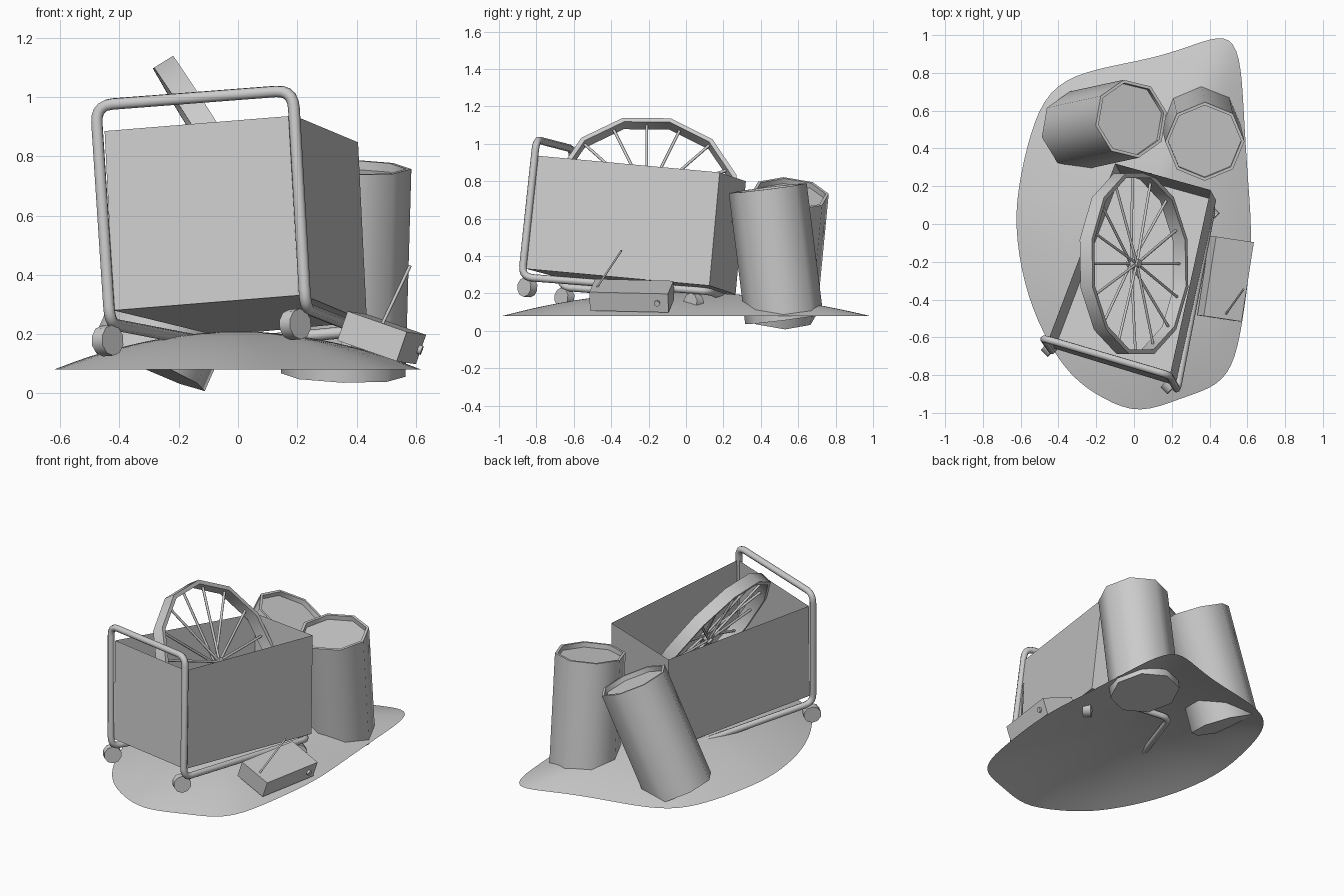
import bpy, bmesh, math
from mathutils import Vector, Matrix

if "Cube" in bpy.data.objects:
    bpy.data.objects.remove(bpy.data.objects["Cube"])


def make_object(name, verts, faces, smooth=None):
    me = bpy.data.meshes.new(name)
    me.from_pydata([tuple(v) for v in verts], [], faces)
    bm = bmesh.new()
    bm.from_mesh(me)
    bmesh.ops.remove_doubles(bm, verts=bm.verts, dist=1e-5)
    bmesh.ops.recalc_face_normals(bm, faces=bm.faces)
    bm.to_mesh(me)
    bm.free()
    ob = bpy.data.objects.new(name, me)
    bpy.context.collection.objects.link(ob)
    if smooth:
        bpy.ops.object.select_all(action='DESELECT')
        ob.select_set(True)
        bpy.context.view_layer.objects.active = ob
        bpy.ops.object.shade_smooth_by_angle(angle=math.radians(smooth))
    return ob


def frame(axis, hint):
    # matrix whose z follows axis and x leans towards hint
    z = Vector(axis).normalized()
    x = Vector(hint)
    x = (x - z * x.dot(z)).normalized()
    return Matrix((x, z.cross(x), z)).transposed()


def lathe(name, origin, axis, profile, sides, phase=0, hint=(1, 0, 0), loop=False, smooth=50):
    m, o = frame(axis, hint), Vector(origin)
    n = len(profile)
    verts, faces = [], []
    for i in range(sides):
        a = math.radians(phase) + math.tau * i / sides
        for r, z in profile:
            verts.append(o + m @ Vector((r * math.cos(a), r * math.sin(a), z)))
    for i in range(sides):
        j = (i + 1) % sides
        for k in range(n if loop else n - 1):
            l = (k + 1) % n
            faces.append((i * n + k, j * n + k, j * n + l, i * n + l))
    if not loop:
        faces.append([i * n for i in range(sides)])
        faces.append([i * n + n - 1 for i in range(sides)])
    return make_object(name, verts, faces, smooth)


def rod(name, a, b, r, sides=6, smooth=65):
    a, b = Vector(a), Vector(b)
    d = b - a
    hint = (0, 0, 1) if abs(d.normalized().z) < 0.8 else (1, 0, 0)
    return lathe(name, a, d, [(r, 0), (r, d.length)], sides, hint=hint, smooth=smooth)


# dirt mound: open dome sheet built from shrinking outline rings
outline = [(0.49, 1.01), (0.565, 0.9), (0.58, 0.6), (0.605, 0.2), (0.63, -0.1), (0.585, -0.45),
           (0.54, -0.72), (0.45, -0.86), (0.25, -0.92), (0.03, -1.01), (-0.16, -0.93),
           (-0.34, -0.81), (-0.485, -0.58), (-0.585, -0.32), (-0.635, 0), (-0.605, 0.25),
           (-0.53, 0.56), (-0.42, 0.745), (-0.2, 0.825), (0.1, 0.875), (0.32, 0.95)]
n = len(outline)
rings = [1, 0.85, 0.65, 0.4, 0.15]
verts = [(x * s, (y + 0.05) * s - 0.05, 0.08 + 0.13 * (1 - s * s)) for s in rings for x, y in outline]
verts.append((0, -0.05, 0.21))
faces = [(k * n + i, k * n + (i + 1) % n, (k + 1) * n + (i + 1) % n, (k + 1) * n + i)
         for k in range(len(rings) - 1) for i in range(n)]
last = (len(rings) - 1) * n
faces += [(last + i, last + (i + 1) % n, len(verts) - 1) for i in range(n)]
mound = make_object("dirt_mound", verts, faces, 60)
sub = mound.modifiers.new("smooth", 'SUBSURF')
sub.levels = sub.render_levels = 2

# cart basket: tapered, open at the top
top = [Vector(p) for p in [(-0.45, -0.605, 0.885), (0.19, -0.80, 0.937),
                           (0.405, 0.18, 0.847), (-0.10, 0.32, 0.80)]]
down = Vector((0.03, -0.055, -0.605))
make_object("cart_basket", top + [p + down for p in top],
            [(4, 5, 6, 7)] + [(i, (i + 1) % 4, (i + 1) % 4 + 4, i + 4) for i in range(4)])

# cart frame: one closed bent tube, handle at the front, base under the basket
corners = [Vector(p) for p in [(-0.48, -0.605, 0.972), (0.185, -0.80, 1.023), (0.228, -0.878, 0.288),
                               (0.42, 0.12, 0.212), (-0.07, 0.25, 0.165), (-0.432, -0.675, 0.235)]]
path = []
for i, c in enumerate(corners):
    a = c + (corners[i - 1] - c).normalized() * 0.06
    b = c + (corners[(i + 1) % 6] - c).normalized() * 0.06
    for k in range(6):
        t = k / 5
        path.append(a * (1 - t) ** 2 + c * 2 * t * (1 - t) + b * t * t)
cu = bpy.data.curves.new("cart_frame", 'CURVE')
cu.dimensions = '3D'
cu.bevel_depth = 0.02
cu.bevel_resolution = 2
sp = cu.splines.new('POLY')
sp.points.add(len(path) - 1)
for p, v in zip(sp.points, path):
    p.co = (*v, 1)
sp.use_cyclic_u = True
bpy.context.collection.objects.link(bpy.data.objects.new("cart_frame", cu))

# cart casters
for name, c in [("front_left", (-0.44, -0.65, 0.178)), ("front_right", (0.193, -0.848, 0.233)),
                ("back_right", (0.40, 0.04, 0.15))]:
    half = Vector((0.7, -0.7, 0.05)) * 0.025
    rod("caster_" + name, Vector(c) - half, Vector(c) + half, 0.052, 10, 45)

# spoked wheel leaning in the basket
hub = Vector((0, -0.21, 0.712))
normal, up = (0.85, 0.02, 0.53), (-0.53, 0, 0.85)
lathe("wheel_rim", hub, normal, [(0.495, -0.038), (0.495, 0.038), (0.47, 0.038), (0.47, -0.038)],
      12, phase=15, hint=up, loop=True, smooth=35)
m = frame(normal, up)
ax = m @ Vector((0, 0, 0.035))
rod("wheel_hub", hub - ax, hub + ax, 0.022, 8)
for i in range(16):
    a = math.tau * i / 16
    d = m @ Vector((math.cos(a), math.sin(a), 0))
    off = ax * (0.5 if i % 2 else -0.5)
    rod(f"wheel_spoke_{i + 1}", hub + off + d * 0.015, hub + d * 0.475, 0.008)

# two barrels with a raised lip around a sunken lid
for name, base, tip, phase in [("right_barrel", (0.355, 0.525, 0.062), (0.375, 0.437, 0.763), 0),
                               ("left_barrel", (-0.30, 0.495, 0.095), (-0.015, 0.557, 0.735), 12)]:
    d = Vector(tip) - Vector(base)
    h = d.length
    lathe(name, base, d, [(0.21, 0), (0.21, h), (0.193, h), (0.193, h - 0.03)], 8, phase)

# radio box with antenna and knob
ex, ey = Vector((0.2, -0.03, -0.07)), Vector((0.065, 0.42, -0.01))
ez = ex.cross(ey).normalized() * 0.105
mid = Vector((0.485, -0.29, 0.188))
verts = [mid + ex * x / 2 + ey * y / 2 + ez * z / 2
         for z in (-1, 1) for x, y in ((-1, -1), (1, -1), (1, 1), (-1, 1))]
make_object("radio_body", verts, [(0, 1, 2, 3), (4, 5, 6, 7)] +
            [(i, (i + 1) % 4, (i + 1) % 4 + 4, i + 4) for i in range(4)])
rod("radio_antenna", (0.48, -0.485, 0.22), (0.58, -0.345, 0.43), 0.006)
knob = mid + ex * 0.5 + ey * 0.36
rod("radio_knob", knob - ex * 0.03, knob + ex * 0.06, 0.016, 8)
